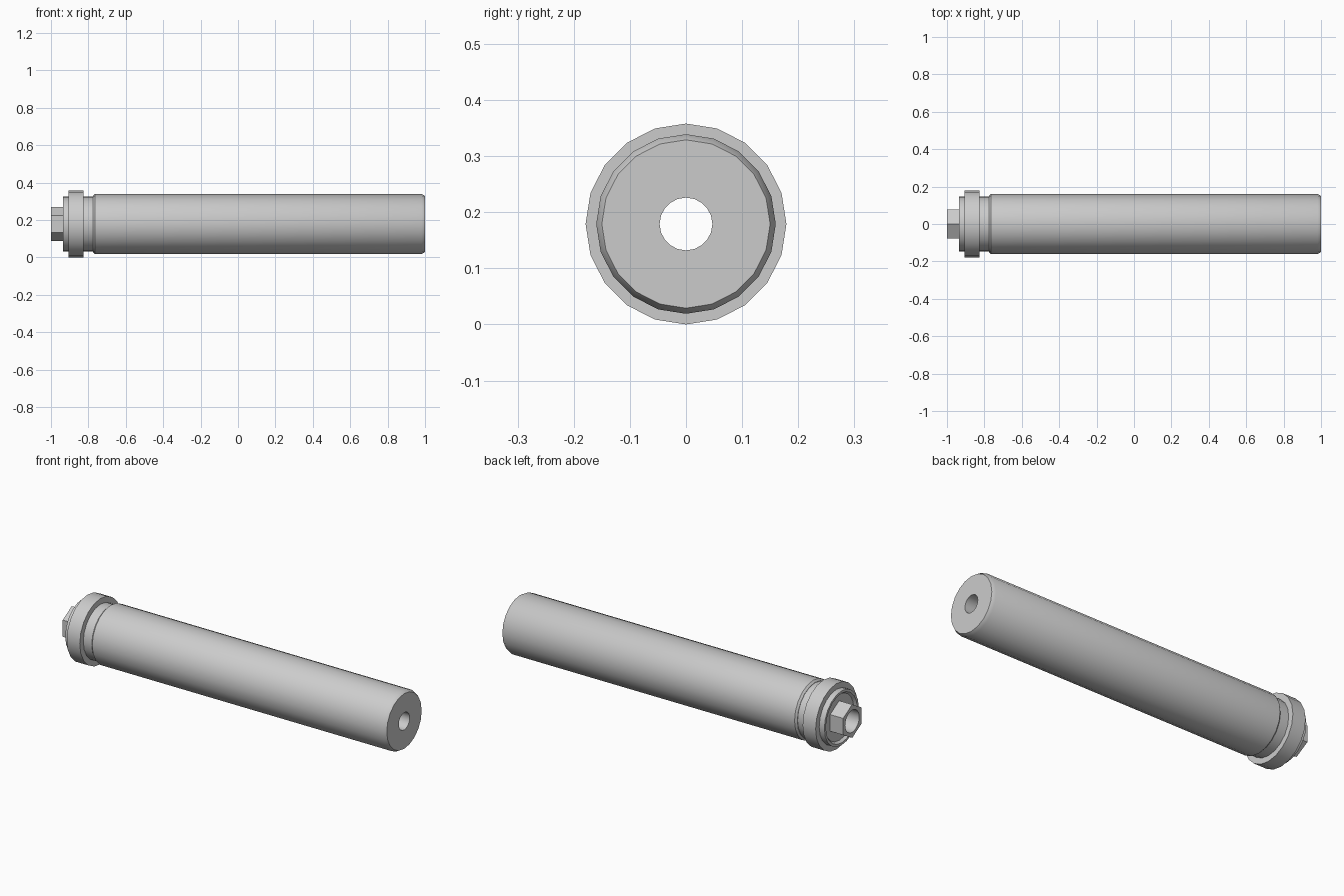
import bpy, bmesh, math

if "Cube" in bpy.data.objects:
    bpy.data.objects.remove(bpy.data.objects["Cube"])

AXIS_Z = 0.179
SIDES = 20


def lathe(name, profile, sides=SIDES, closed=True):
    """Revolve (x, radius) points around the long axis."""
    bm = bmesh.new()
    rings = []
    for x, r in profile:
        rings.append([bm.verts.new((x, r * math.sin(2 * math.pi * i / sides),
                                    AXIS_Z + r * math.cos(2 * math.pi * i / sides)))
                      for i in range(sides)])
    n = len(rings)
    for k in range(n if closed else n - 1):
        a, b = rings[k], rings[(k + 1) % n]
        for i in range(sides):
            j = (i + 1) % sides
            bm.faces.new((a[i], a[j], b[j], b[i]))
    return finish(name, bm)


def finish(name, bm):
    bmesh.ops.recalc_face_normals(bm, faces=bm.faces)
    mesh = bpy.data.meshes.new(name)
    bm.to_mesh(mesh)
    bm.free()
    ob = bpy.data.objects.new(name, mesh)
    bpy.context.collection.objects.link(ob)
    bpy.context.view_layer.objects.active = ob
    ob.select_set(True)
    bpy.ops.object.shade_smooth_by_angle(angle=math.radians(30))
    ob.select_set(False)
    return ob


# Long tube with chamfered ends and a through bore
lathe("main_tube", [(-0.775, 0.047), (-0.775, 0.15), (-0.765, 0.16),
                    (0.982, 0.16), (1.0, 0.15), (1.0, 0.047)])

# Neck, wide locking ring and rear collar
lathe("neck", [(-0.83, 0.047), (-0.83, 0.148), (-0.77, 0.148), (-0.77, 0.047)])
lathe("locking_ring", [(-0.905, 0.13), (-0.905, 0.179), (-0.827, 0.179), (-0.827, 0.13)])
lathe("rear_collar", [(-0.922, 0.047), (-0.922, 0.125), (-0.936, 0.135), (-0.936, 0.148),
                      (-0.82, 0.148), (-0.82, 0.047)])

# Hexagonal nut with a round bore: corners of the hex are joined to the bore
bm = bmesh.new()
loops = []
for x in (-1.0, -0.92):
    for inner in (False, True):
        ring = []
        for i in range(24):
            a = 2 * math.pi * i / 24
            off = (a % (math.pi / 3)) - math.pi / 6
            r = 0.06 if inner else 0.0785 / math.cos(off)
            ring.append(bm.verts.new((x, r * math.sin(a), AXIS_Z + r * math.cos(a))))
        loops.append(ring)
for a, b in ((0, 1), (1, 3), (3, 2), (2, 0)):
    for i in range(24):
        j = (i + 1) % 24
        bm.faces.new((loops[a][i], loops[a][j], loops[b][j], loops[b][i]))
finish("hex_nut", bm)
